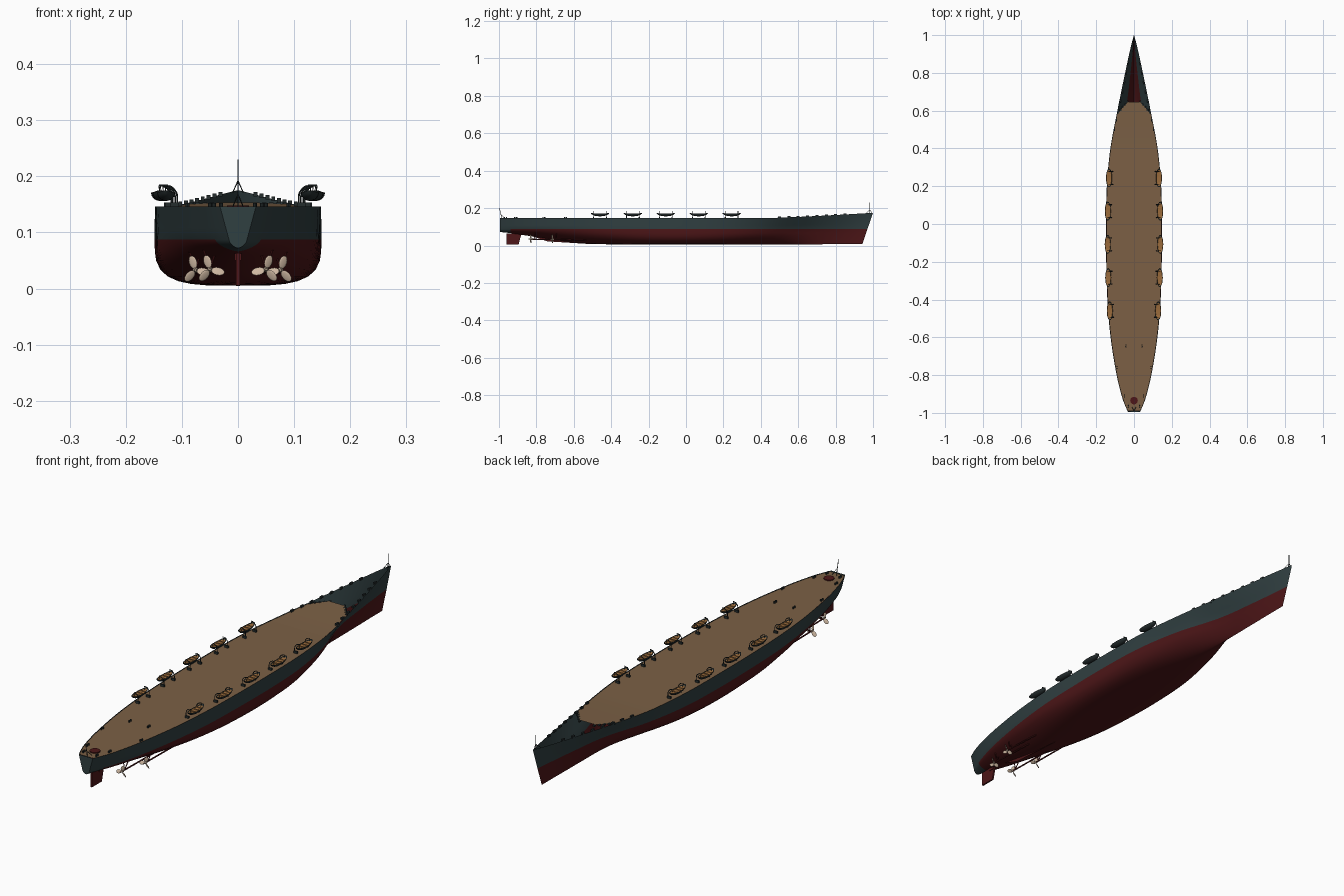
import bpy, bmesh, math
from mathutils import Vector, Matrix

cube = bpy.data.objects.get("Cube")
if cube:
    bpy.data.objects.remove(cube)


def material(name, r, g, b):
    m = bpy.data.materials.new(name)
    m.diffuse_color = (r, g, b, 1)
    m.use_nodes = True
    node = m.node_tree.nodes["Principled BSDF"]
    node.inputs["Base Color"].default_value = (r, g, b, 1)
    node.inputs["Roughness"].default_value = 0.8
    return m


GREY = material("hull grey", 0.03, 0.05, 0.053)
RED = material("bottom red", 0.075, 0.008, 0.009)
WOOD = material("deck wood", 0.2, 0.118, 0.06)
BRONZE = material("propeller bronze", 0.62, 0.48, 0.36)
DARK = material("fitting dark", 0.018, 0.026, 0.027)
ORANGE = material("boat timber", 0.33, 0.15, 0.045)


def finish(name, bm, mats, smooth=True):
    mesh = bpy.data.meshes.new(name)
    bm.normal_update()
    bm.to_mesh(mesh)
    bm.free()
    for m in mats:
        mesh.materials.append(m)
    ob = bpy.data.objects.new(name, mesh)
    bpy.context.collection.objects.link(ob)
    if smooth:
        bpy.context.view_layer.objects.active = ob
        bpy.ops.object.select_all(action='DESELECT')
        ob.select_set(True)
        bpy.ops.object.shade_smooth_by_angle(angle=math.radians(35))
    return ob


def box(bm, centre, size):
    bmesh.ops.create_cube(bm, size=1, matrix=Matrix.Translation(centre) @ Matrix.Diagonal((*size, 1)))


def rod(bm, a, b, radius, end_radius=None, sides=8):
    a, b = Vector(a), Vector(b)
    turn = (b - a).to_track_quat('Z', 'Y').to_matrix().to_4x4()
    bmesh.ops.create_cone(bm, cap_ends=True, segments=sides, radius1=radius,
                          radius2=radius if end_radius is None else end_radius,
                          depth=(b - a).length, matrix=Matrix.Translation((a + b) / 2) @ turn)


def tube(bm, points, radius):
    for a, b in zip(points, points[1:]):
        rod(bm, a, b, radius, sides=6)


# Hull stations: y, deck half width, waterline half width, keel height, fullness
STATIONS = [
    (-0.995, 0.032, 0.016, 0.072, 1.6), (-0.95, 0.052, 0.036, 0.068, 1.5),
    (-0.9, 0.068, 0.054, 0.06, 1.5), (-0.8, 0.092, 0.082, 0.046, 1.5),
    (-0.6, 0.124, 0.118, 0.016, 1.7), (-0.4, 0.141, 0.14, 0.006, 2.4),
    (-0.2, 0.147, 0.147, 0.005, 3.3), (0, 0.148, 0.148, 0.005, 3.5),
    (0.2, 0.144, 0.139, 0.005, 2.8), (0.4, 0.125, 0.105, 0.005, 1.8),
    (0.6, 0.088, 0.046, 0.006, 1.2), (0.8, 0.047, 0.02, 0.007, 1),
    (0.92, 0.021, 0.008, 0.008, 1), (1, 0.001, 0.001, 0.008, 1)]
WATER = 0.087


def station(y):
    """Smoothly interpolated hull values at a deck position."""
    i = max(k for k in range(len(STATIONS) - 1) if STATIONS[k][0] <= y + 1e-6)
    p = [STATIONS[min(max(k, 0), len(STATIONS) - 1)] for k in range(i - 1, i + 3)]
    h = p[2][0] - p[1][0]
    t = (y - p[1][0]) / h
    out = []
    for c in range(1, 5):
        m1 = (p[2][c] - p[0][c]) / (p[2][0] - p[0][0]) * h
        m2 = (p[3][c] - p[1][c]) / (p[3][0] - p[1][0]) * h
        out.append((2*t**3 - 3*t**2 + 1) * p[1][c] + (t**3 - 2*t**2 + t) * m1
                   + (3*t**2 - 2*t**3) * p[2][c] + (t**3 - t**2) * m2)
    return out


def sheer(y):
    return 0.146 + 0.029 * max(0, (y - 0.4) / 0.6) ** 1.3


def section(y):
    deck, water, keel, full = station(y)
    top = sheer(y)
    pts = []
    for u in (0, 0.01, 0.04, 0.1, 0.2, 0.35, 0.55, 0.75, 1):
        pts.append((water * (1 - (1 - u) ** full) ** (1 / full), keel + u * (WATER - keel)))
    for v in (0.35, 0.7, 1):
        pts.append((water + (deck - water) * v, WATER + (top - WATER) * v))
    rake = 0.06 * max(0, (y - 0.6) / 0.4)
    return [Vector((x, y - rake * (1 - z / top), z)) for x, z in pts]


# Hull shell, open above the bow
bm = bmesh.new()
ys = [-0.995 + 1.995 * i / 70 for i in range(71)]
rings = []
for y in ys:
    half = section(y)
    ring = [Vector((-p.x, p.y, p.z)) for p in reversed(half[1:])] + half
    rings.append([bm.verts.new(p) for p in ring])
for a, b in zip(rings, rings[1:]):
    for k in range(len(a) - 1):
        f = bm.faces.new((a[k], a[k + 1], b[k + 1], b[k]))
        centre = f.calc_center_median()
        f.material_index = int(centre.z < WATER and centre.y > -0.95)
bm.faces.new(list(reversed(rings[0])))
finish("hull", bm, [GREY, RED])

# Timber deck with a tapered forward edge
bm = bmesh.new()
rows = []
for y in [-0.99 + 1.57 * i / 50 for i in range(51)] + [0.62, 0.645]:
    w = station(y)[0] - 0.002
    if y > 0.59:
        w = 0.06 if y < 0.64 else 0.034
    rows.append([bm.verts.new((s * w, y, sheer(y) - 0.002)) for s in (-1, 1)])
for a, b in zip(rows, rows[1:]):
    bm.faces.new((a[0], a[1], b[1], b[0]))
finish("timber_deck", bm, [WOOD], False)

# Rudder and skeg
bm = bmesh.new()
box(bm, (0, -0.92, 0.034), (0.007, 0.08, 0.058))
box(bm, (0, -0.9, 0.06), (0.012, 0.025, 0.02))
for v in bm.verts:
    if v.co.y > -0.9 and v.co.z < 0.02:
        v.co.y -= 0.015
finish("rudder", bm, [RED], False)
bm = bmesh.new()
side = [bm.verts.new((0, y, z)) for y, z in ((-0.84, 0.055), (-0.74, 0.022), (-0.5, 0.007), (-0.5, 0.02))]
bm.faces.new(side)
bmesh.ops.solidify(bm, geom=bm.faces[:], thickness=0.006)
finish("skeg", bm, [RED], False)


# Propellers, shafts and struts
def propeller(x, y, z):
    bm = bmesh.new()
    rod(bm, (x, y + 0.008, z), (x, y - 0.012, z), 0.005, 0.002, 12)
    for k in range(3):
        place = (Matrix.Translation((x, y, z)) @ Matrix.Rotation(k * math.tau / 3 + math.copysign(0.3, x), 4, 'Y')
                 @ Matrix.Translation((0, 0, 0.0145)) @ Matrix.Rotation(math.copysign(0.5, x), 4, 'Z')
                 @ Matrix.Diagonal((0.008, 0.0015, 0.012, 1)))
        bmesh.ops.create_uvsphere(bm, u_segments=12, v_segments=8, radius=1, matrix=place)
    finish("propeller", bm, [BRONZE])
    bm = bmesh.new()
    rod(bm, (x, y, z), (x * 0.95, y + 0.24, z - 0.006), 0.003)
    for dx in (-0.014, 0.014):
        rod(bm, (x, y + 0.018, z), (x + dx, y + 0.025, 0.078), 0.002)
    finish("propeller_shaft", bm, [RED])


for s in (-1, 1):
    propeller(s * 0.05, -0.83, 0.034)
    propeller(s * 0.076, -0.715, 0.033)


# Lifeboats on curved davits
def lifeboat(s, y):
    x = station(y)[0] - 0.009
    z = 0.171
    bm = bmesh.new()
    bmesh.ops.create_uvsphere(bm, u_segments=20, v_segments=10, radius=1)
    bmesh.ops.delete(bm, geom=[v for v in bm.verts if v.co.z > 0.01], context='VERTS')
    rim = [e for e in bm.edges if e.is_boundary]
    inner = bmesh.ops.contextual_create(bm, geom=rim)["faces"]
    bmesh.ops.inset_region(bm, faces=inner, thickness=0.14)
    for f in inner:
        f.material_index = 1
        for v in f.verts:
            v.co.z -= 0.15
    for v in bm.verts:
        c = v.co
        v.co = (s * x + c.x * 0.016, y + c.y * 0.05, z + c.z * 0.015 + 0.004 * c.y ** 4)
    finish("lifeboat", bm, [DARK, ORANGE])
    bm = bmesh.new()
    for d in (-0.02, 0, 0.02):
        box(bm, (s * x, y + d, z), (0.026, 0.005, 0.002))
    finish("lifeboat_seats", bm, [ORANGE], False)
    bm = bmesh.new()
    for d in (-0.034, 0.034):
        arc = [(s * (x - 0.02), y + d, 0.144)]
        for k in range(7):
            a = k * math.pi / 12
            arc.append((s * (x - 0.02 + 0.022 * (1 - math.cos(a))), y + d, 0.163 + 0.021 * math.sin(a)))
        tube(bm, arc, 0.0016)
        rod(bm, arc[-1], (s * x, y + d, z - 0.005), 0.0008)
        box(bm, (s * (x - 0.015), y + d, 0.148), (0.016, 0.006, 0.01))
    finish("davits", bm, [DARK])


for s in (-1, 1):
    for i in range(5):
        lifeboat(s, -0.46 + 0.176 * i)

# Bow and stern flagstaffs
bm = bmesh.new()
rod(bm, (0, 0.983, 0.17), (0, 0.983, 0.23), 0.0013)
for x, y in ((-0.009, 0.962), (0.009, 0.962), (0, 0.995)):
    rod(bm, (x, y, 0.172), (0, 0.983, 0.192), 0.001)
rod(bm, (0, -0.985, 0.144), (0, -0.997, 0.2), 0.0013)
for s in (-1, 1):
    rod(bm, (s * 0.01, -0.97, 0.144), (0, -0.99, 0.168), 0.001)
finish("flagstaffs", bm, [DARK])

# Round hatch at the stern
bm = bmesh.new()
rod(bm, (0, -0.935, 0.143), (0, -0.935, 0.148), 0.02, sides=24)
finish("stern_hatch", bm, [RED])

# Bollards, fairleads and deck fittings
bm = bmesh.new()
for s in (-1, 1):
    for x, y in ((0.043, -0.645), (0.05, -0.91), (0.03, -0.965), (0.09, -0.76)):
        for d in (-0.005, 0.005):
            rod(bm, (s * x, y + d, 0.143), (s * x, y + d, 0.152), 0.0035)
    for i in range(8):
        y = 0.5 + 0.05 * i
        box(bm, (s * (station(y)[0] - 0.005), y, sheer(y) + 0.002), (0.007, 0.016, 0.008))
    for i in range(5):
        t = i / 4
        box(bm, (s * (0.034 + 0.05 * t), 0.648 - 0.058 * t, 0.15), (0.008, 0.01, 0.006))
finish("deck_fittings", bm, [DARK], False)
